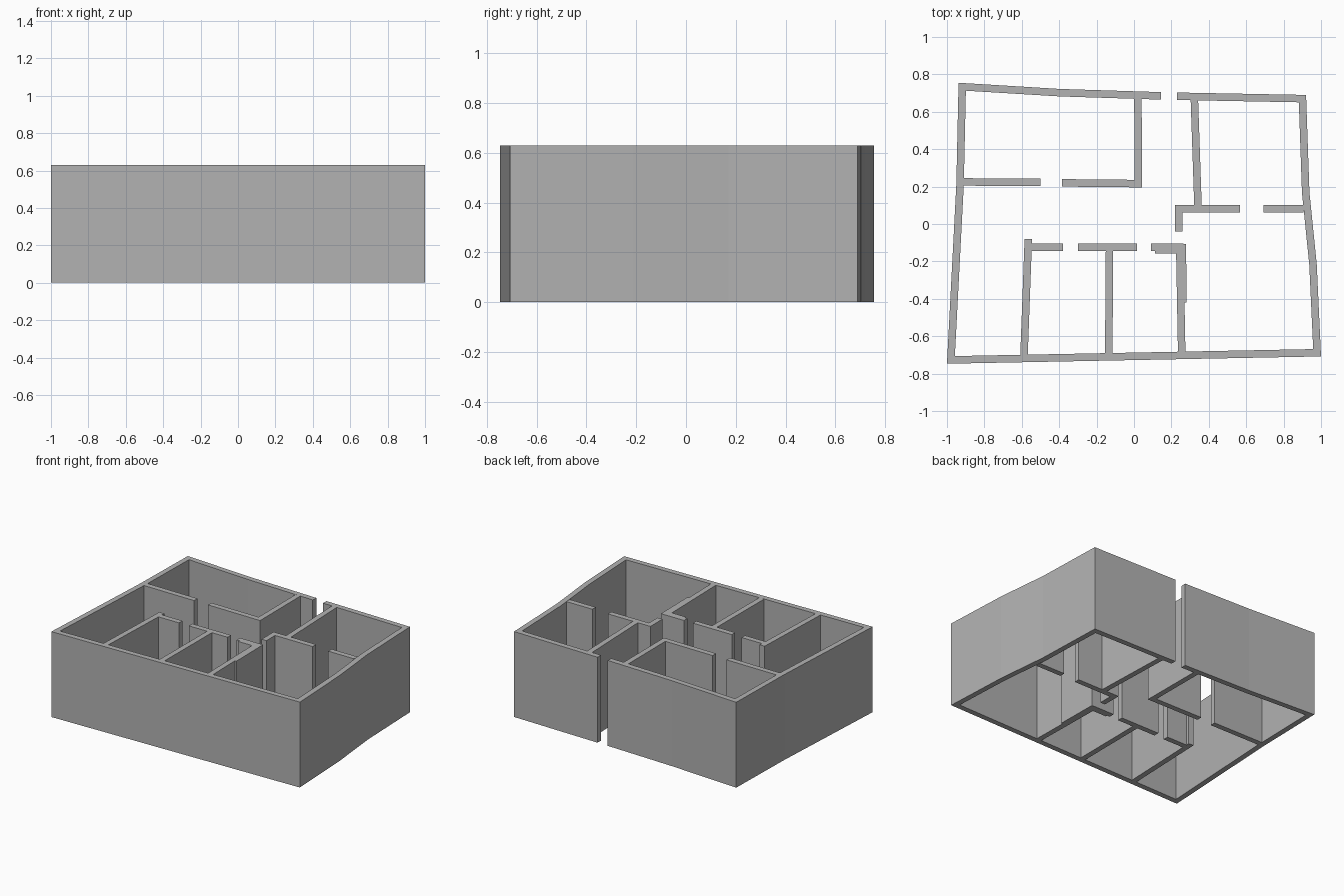
import bpy
import bmesh
from mathutils import Vector

HEIGHT = 0.63
THICK = 0.04

if "Cube" in bpy.data.objects:
    bpy.data.objects.remove(bpy.data.objects["Cube"], do_unlink=True)

plaster = bpy.data.materials.new("plaster_grey")
plaster.use_nodes = True
grey = (0.45, 0.45, 0.45, 1)
plaster.diffuse_color = grey
plaster.node_tree.nodes["Principled BSDF"].inputs["Base Color"].default_value = grey


def offset_path(path, distance):
    """Shift a path to its left, with mitred corners."""
    pts = [Vector(p) for p in path]
    dirs = [(b - a).normalized() for a, b in zip(pts, pts[1:])]
    normals = [Vector((-d.y, d.x)) for d in dirs]
    result = []
    for i, p in enumerate(pts):
        before, after = normals[max(i - 1, 0)], normals[min(i, len(normals) - 1)]
        mitre = (before + after).normalized()
        result.append(p + mitre * distance / mitre.dot(after))
    return result


def wall(name, path, left=THICK / 2, right=THICK / 2):
    """Upright wall following a plan path."""
    bm = bmesh.new()
    sides = [[bm.verts.new((p.x, p.y, 0)) for p in offset_path(path, d)]
             for d in (left, -right)]
    for i in range(len(path) - 1):
        bm.faces.new((sides[0][i], sides[0][i + 1], sides[1][i + 1], sides[1][i]))
    top = bmesh.ops.extrude_face_region(bm, geom=bm.faces[:])["geom"]
    bmesh.ops.translate(bm, vec=(0, 0, HEIGHT),
                        verts=[v for v in top if isinstance(v, bmesh.types.BMVert)])
    bmesh.ops.recalc_face_normals(bm, faces=bm.faces)
    mesh = bpy.data.meshes.new(name)
    bm.to_mesh(mesh)
    bm.free()
    mesh.materials.append(plaster)
    obj = bpy.data.objects.new(name, mesh)
    bpy.context.collection.objects.link(obj)
    return obj


# Outer shell, from one side of the back doorway round to the other
wall("outer_wall", [
    (0.145, 0.705), (-0.395, 0.722), (-0.938, 0.755), (-0.95, 0.21),
    (-1.0, -0.747), (1.0, -0.708), (0.977, -0.215), (0.938, 0.17),
    (0.92, 0.69), (0.23, 0.703)], left=0.04, right=0)

# Back left room
wall("back_left_room_short_wall", [(-0.915, 0.225), (-0.5, 0.222)])
wall("back_left_room_corner_wall", [(-0.385, 0.22), (0.023, 0.216), (0.021, 0.669)])

# Back right room
wall("back_right_room_side_wall", [(0.323, 0.662), (0.342, 0.1)])
wall("back_right_room_corner_wall", [(0.24, -0.04), (0.24, 0.081), (0.567, 0.081)])
wall("back_right_room_short_wall", [(0.693, 0.081), (0.905, 0.081)])

# Front rooms: dividers running to the front wall
wall("front_left_divider", [(-0.565, -0.08), (-0.588, -0.7)])
wall("front_middle_divider", [(-0.131, -0.145), (-0.135, -0.69)])
wall("front_right_divider", [(0.245, -0.145), (0.255, -0.683)])

# Front rooms: corridor walls between the doorways
for name, start, end in (("left", -0.547, -0.38), ("middle", -0.3, 0.017),
                         ("right", 0.09, 0.265)):
    wall(f"corridor_wall_{name}", [(start, -0.125), (end, -0.125)])

# Thin linings against the right corridor corner
wall("corridor_lining", [(0.113, -0.151), (0.226, -0.151)], 0.007, 0.007)
wall("divider_lining", [(0.271, -0.107), (0.275, -0.42)], 0.007, 0.007)
